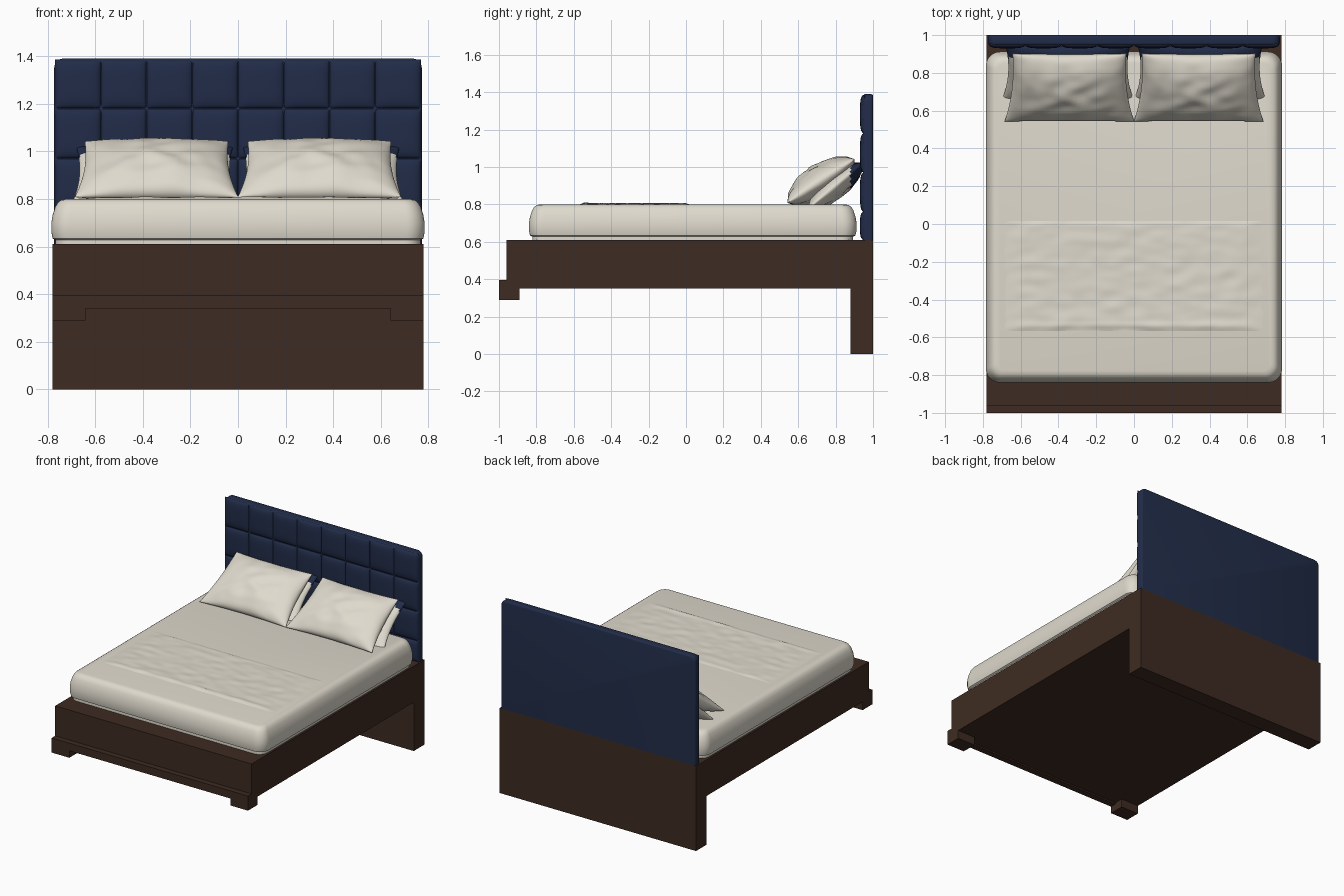
import bpy, bmesh, math
from mathutils import Matrix, Vector, noise

if "Cube" in bpy.data.objects:
    bpy.data.objects.remove(bpy.data.objects["Cube"])


def material(name, rgb):
    m = bpy.data.materials.new(name)
    m.diffuse_color = (*rgb, 1)
    m.use_nodes = True
    m.node_tree.nodes["Principled BSDF"].inputs["Base Color"].default_value = m.diffuse_color
    return m


WOOD = material("dark_wood", (0.048, 0.024, 0.016))
NAVY = material("navy_fabric", (0.015, 0.025, 0.065))
CREAM = material("cream_linen", (0.74, 0.70, 0.61))


def finish(bm, name, mat, smooth=None):
    bmesh.ops.recalc_face_normals(bm, faces=bm.faces)
    me = bpy.data.meshes.new(name)
    bm.to_mesh(me)
    bm.free()
    ob = bpy.data.objects.new(name, me)
    bpy.context.collection.objects.link(ob)
    me.materials.append(mat)
    if smooth:
        bpy.ops.object.select_all(action='DESELECT')
        ob.select_set(True)
        bpy.context.view_layer.objects.active = ob
        bpy.ops.object.shade_smooth_by_angle(angle=math.radians(smooth))
    return ob


def box(name, x, y, z, mat):
    bm = bmesh.new()
    bmesh.ops.create_cube(bm, size=1)
    for v in bm.verts:
        v.co = [a[0] + (c + 0.5) * (a[1] - a[0]) for a, c in zip((x, y, z), v.co)]
    return finish(bm, name, mat)


def add_puff(bm, w, h, t, matrix, n=12, power=2, expo=0.5, pinch=0.0, taper=0.0, crease=0.0):
    """Closed cushion: two bulged sheets welded along their rim."""
    verts = []
    for side in (1, -1):
        grid = bmesh.ops.create_grid(bm, x_segments=n, y_segments=n, size=1)["verts"]
        for v in grid:
            u, s = v.co.x, v.co.y
            u, s = math.sin(u * math.pi / 2), math.sin(s * math.pi / 2)
            fall = max(0, (1 - abs(u) ** power) * (1 - abs(s) ** power)) ** expo
            ripple = crease * noise.noise(Vector((u * 3 + w * 9, s * 3, side))) * fall
            v.co = (w / 2 * u * (1 - pinch * (1 - s * s)) * (1 - taper * s),
                    h / 2 * s * (1 - pinch * (1 - u * u)),
                    side * t * fall + ripple)
        verts += grid
    bmesh.ops.transform(bm, matrix=matrix, verts=verts)
    bmesh.ops.remove_doubles(bm, verts=verts, dist=1e-5)


# Wooden frame, front moulding, corner feet and lower headboard
box("bed_frame", (-0.78, 0.78), (-0.96, 0.90), (0.35, 0.61), WOOD)
box("front_moulding", (-0.78, 0.78), (-1.0, -0.955), (0.34, 0.395), WOOD)
for s, label in ((-1, "left"), (1, "right")):
    box(label + "_front_foot", sorted((s * 0.64, s * 0.78)), (-1.0, -0.89), (0.29, 0.352), WOOD)
box("headboard_base", (-0.78, 0.78), (0.88, 1.0), (0.0, 0.61), WOOD)

# Upholstered headboard backing with rounded upper corners
bm = bmesh.new()
outline = [(-0.772, 0.605), (0.772, 0.605)]
for cx, start in ((0.732, 0), (-0.732, 90)):
    for i in range(7):
        a = math.radians(start + i * 15)
        outline.append((cx + 0.04 * math.cos(a), 1.35 + 0.04 * math.sin(a)))
face = bm.faces.new([bm.verts.new((x, 0.947, z)) for x, z in outline])
ext = bmesh.ops.extrude_face_region(bm, geom=[face])["geom"]
bmesh.ops.translate(bm, vec=(0, 0.053, 0), verts=[v for v in ext if isinstance(v, bmesh.types.BMVert)])
rims = [e for e in bm.edges if abs(e.verts[0].co.y - e.verts[1].co.y) < 1e-5
        and max(v.co.z for v in e.verts) > 0.7]
bmesh.ops.bevel(bm, geom=rims, offset=0.012, segments=3, profile=0.5, affect='EDGES')
finish(bm, "headboard_panel", NAVY, 40)

# Tufted squares on the headboard
bm = bmesh.new()
rows = [0.61, 0.76, 0.97, 1.18, 1.385]
cell = 1.536 / 8
for z0, z1 in zip(rows, rows[1:]):
    for c in range(8):
        place = Matrix.Translation((-0.768 + cell * (c + 0.5), 0.951, (z0 + z1) / 2))
        add_puff(bm, cell, z1 - z0, 0.021, place @ Matrix.Rotation(math.pi / 2, 4, 'X'),
                 power=4, expo=0.45)
finish(bm, "headboard_tufts", NAVY, 60)

# Mattress: rounded rectangles stacked with changing inset
bm = bmesh.new()
profile = [(0.018, 0.61), (0.018, 0.628), (0.006, 0.634), (0, 0.66), (0, 0.70), (0.006, 0.735),
           (0.017, 0.768), (0.029, 0.787), (0.042, 0.796), (0.06, 0.80)]
rings = []
for inset, z in profile:
    ring = []
    r = 0.075 - inset * 0.5
    hx, y0, y1 = 0.784 - inset, -0.84 + inset, 0.912 - inset
    for cx, cy, st in ((hx - r, y1 - r, 0), (-hx + r, y1 - r, 90),
                       (-hx + r, y0 + r, 180), (hx - r, y0 + r, 270)):
        for i in range(9):
            a = math.radians(st + i * 11.25)
            ring.append(bm.verts.new((cx + r * math.cos(a), cy + r * math.sin(a), z)))
    rings.append(ring)
for lo, hi in zip(rings, rings[1:]):
    for i in range(len(lo)):
        j = (i + 1) % len(lo)
        bm.faces.new((lo[i], lo[j], hi[j], hi[i]))
bm.faces.new(rings[0])
bm.faces.new(rings[-1])
finish(bm, "mattress", CREAM, 50)

# Wrinkled throw lying across the mattress
bm = bmesh.new()
bmesh.ops.create_grid(bm, x_segments=100, y_segments=50, size=1)
for v in bm.verts:
    u, s = v.co.x, v.co.y
    x, y = 0.70 * u, -0.275 + 0.295 * s
    edge = min(1, (1 - abs(u)) * 6, (1 - abs(s)) * 12)
    wrinkle = 0.0045 * noise.noise(Vector((x * 9, y * 17, 2)))
    fold = 0.004 * math.exp(-((y + 0.535) / 0.012) ** 2) * (1 - u * u)
    v.co = (x, y, 0.799 + edge * (0.006 + wrinkle + fold))
finish(bm, "throw_blanket", CREAM, 60)

# Two leaning pillows per side, the rear one navy toward the headboard
for s, label in ((-1, "left"), (1, "right")):
    bm = bmesh.new()
    place = Matrix.Translation((s * 0.35, 0.80, 0.90)) @ Matrix.Rotation(math.radians(40), 4, 'X')
    add_puff(bm, 0.68, 0.38, 0.065, place, n=32, pinch=0.07, taper=0.03, crease=0.012)
    rear = finish(bm, label + "_rear_pillow", CREAM, 80)
    rear.data.materials.append(NAVY)
    for p in rear.data.polygons:
        p.material_index = int(p.center.y > 0.88)
    bm = bmesh.new()
    place = Matrix.Translation((s * 0.342, 0.722, 0.925)) @ Matrix.Rotation(math.radians(33), 4, 'X')
    add_puff(bm, 0.645, 0.43, 0.088, place, n=40, pinch=0.06, taper=0.065, crease=0.014)
    finish(bm, label + "_front_pillow", CREAM, 80)
